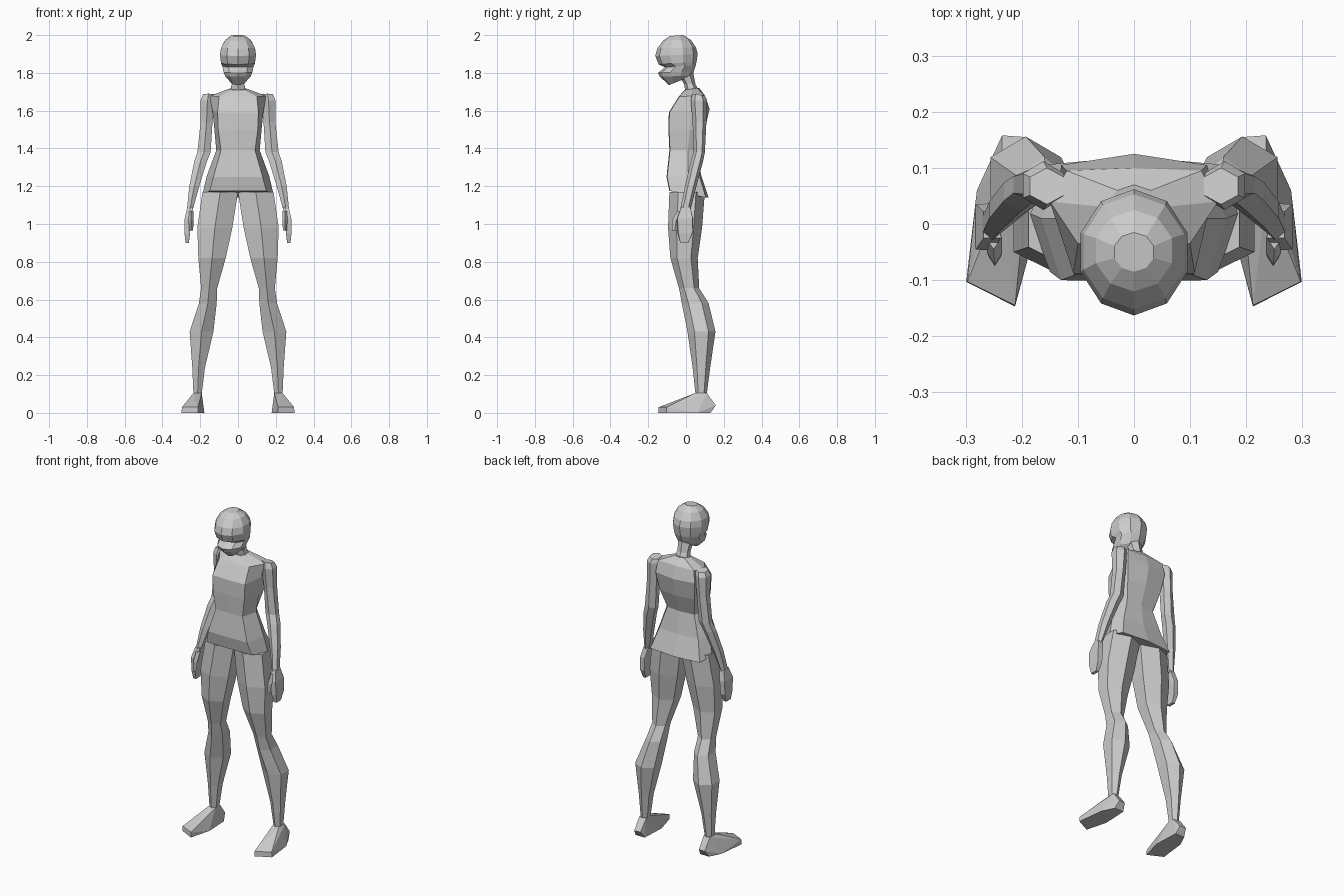
import bpy, bmesh, math


def finish(name, bm, mirror):
    bmesh.ops.recalc_face_normals(bm, faces=bm.faces)
    me = bpy.data.meshes.new(name)
    bm.to_mesh(me)
    bm.free()
    ob = bpy.data.objects.new(name, me)
    bpy.context.collection.objects.link(ob)
    if mirror:
        ob.modifiers.new("mirror", 'MIRROR').use_mirror_merge = False
    return ob


def loft(name, rings, mirror=False):
    """Skin a list of equal-length point rings and cap both ends."""
    bm = bmesh.new()
    vs = [[bm.verts.new(p) for p in r] for r in rings]
    n = len(rings[0])
    for a, b in zip(vs, vs[1:]):
        for i in range(n):
            j = (i + 1) % n
            bm.faces.new((a[i], a[j], b[j], b[i]))
    bm.faces.new(vs[0])
    bm.faces.new(vs[-1])
    return finish(name, bm, mirror)


def ring(n, x0, x1, y0, y1, zf, zb=None):
    """Polygon filling a box, with a vertex at front and back; z may tilt."""
    zb = zf if zb is None else zb
    k = max(math.sin(2 * math.pi * i / n) for i in range(n))
    out = []
    for i in range(n):
        a = 2 * math.pi * i / n
        t = (1 - math.cos(a)) / 2
        out.append(((x0 + x1) / 2 + (x1 - x0) / 2 * math.sin(a) / k,
                    y0 + (y1 - y0) * t, zf + (zb - zf) * t))
    return out


def hull(name, pts, mirror=True):
    bm = bmesh.new()
    for p in pts:
        bm.verts.new(p)
    bmesh.ops.convex_hull(bm, input=bm.verts)
    bmesh.ops.dissolve_limit(bm, angle_limit=0.05, verts=bm.verts, edges=bm.edges)
    return finish(name, bm, mirror)


def torso_ring(zf, zb, fw, w, bw, yf, ym, yb, yc):
    zm = (zf + zb) / 2
    half = [(fw, yf, zf), (w, ym, zm), (bw, yb, zb)]
    return ([(0, yf - .003, zf)] + half + [(0, yc, zb)]
            + [(-x, y, z) for x, y, z in reversed(half)])


# torso: flat front panel, ridged back, flared hips
loft("torso", [torso_ring(*r) for r in (
    (1.71, 1.72, .03, .05, .03, -.005, .03, .06, .07),
    (1.675, 1.68, .10, .15, .12, -.035, .04, .095, .10),
    (1.59, 1.61, .108, .135, .13, -.088, .03, .105, .125),
    (1.50, 1.50, .105, .125, .115, -.09, .02, .085, .10),
    (1.39, 1.39, .09, .115, .09, -.085, .01, .05, .06),
    (1.25, 1.26, .13, .165, .13, -.10, .01, .07, .08),
    (1.175, 1.14, .15, .188, .165, -.085, .02, .105, .12))])

# neck leaning forward
loft("neck", [ring(6, -.045, .045, .0, .072, 1.68, 1.70),
              ring(6, -.033, .033, -.01, .05, 1.74),
              ring(6, -.04, .04, -.06, .035, 1.82)])

# head: dome, brow, eye notch, jaw
loft("head", [ring(10, -w, w, y0, y1, zf, zb) for w, y0, y1, zf, zb in (
    (.035, -.085, -.015, 1.995, 2.0),
    (.068, -.12, .025, 1.972, 1.975),
    (.090, -.152, .053, 1.93, 1.935),
    (.095, -.163, .062, 1.89, 1.90),
    (.090, -.145, .056, 1.845, 1.86),
    (.082, -.112, .052, 1.83, 1.84),
    (.076, -.148, .042, 1.80, 1.81),
    (.068, -.138, .03, 1.78, 1.785),
    (.036, -.09, -.005, 1.735, 1.77))])

# legs
loft("leg", [ring(6, *r) for r in (
    (.0, .188, -.088, .10, 1.17),
    (.03, .215, -.095, .085, .98),
    (.065, .21, -.083, .062, .82),
    (.11, .195, -.037, .07, .66),
    (.113, .207, -.022, .12, .58),
    (.13, .256, .008, .156, .43),
    (.175, .242, .035, .128, .24),
    (.192, .236, .05, .11, .10))], True)

# feet turned outward
hull("foot", [
    (.192, .06, .105), (.236, .05, .105), (.192, .105, .105), (.236, .11, .105),
    (.195, .155, .04), (.235, .158, .04), (.185, .13, 0), (.245, .13, 0),
    (.20, -.06, .05), (.275, -.04, .05),
    (.297, -.103, .03), (.212, -.145, .03), (.299, -.103, 0), (.212, -.147, 0),
    (.178, -.02, 0), (.28, .06, 0)])

# arms
loft("arm", [ring(6, *r) for r in (
    (.125, .185, .035, .10, 1.69, 1.68),
    (.125, .198, .025, .112, 1.655),
    (.135, .198, .035, .108, 1.54),
    (.145, .215, .04, .10, 1.38),
    (.165, .232, .025, .09, 1.33),
    (.205, .258, -.005, .055, 1.20),
    (.238, .27, -.03, .025, 1.08))], True)

# hands
hull("hand", [
    (.238, -.025, 1.09), (.268, -.025, 1.09), (.238, .022, 1.09), (.268, .022, 1.09),
    (.25, -.048, 1.03), (.282, -.045, 1.03), (.25, .037, 1.03), (.282, .035, 1.03),
    (.255, -.045, .95), (.283, -.04, .95), (.255, .035, .95), (.283, .033, .95),
    (.26, -.03, .90), (.278, -.03, .90), (.26, .012, .90), (.278, .012, .90)])
loft("thumb", [ring(4, *r) for r in (
    (.235, .265, -.045, .0, 1.07),
    (.235, .262, -.073, -.03, 1.02),
    (.238, .258, -.075, -.045, .965))], True)
